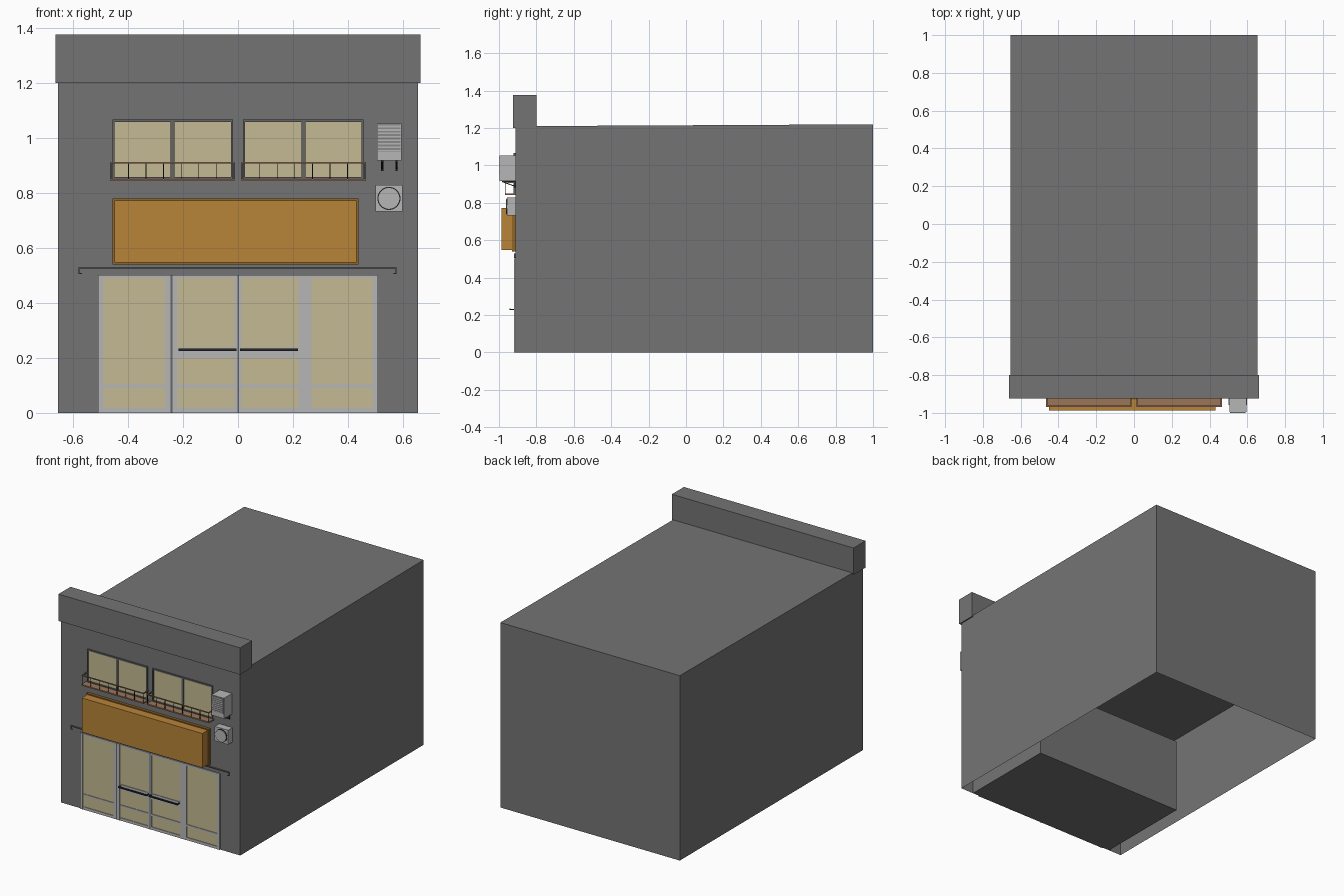
import bpy, bmesh, math
from mathutils import Matrix, Vector

if "Cube" in bpy.data.objects:
    bpy.data.objects.remove(bpy.data.objects["Cube"])


def mat(name, r, g, b):
    m = bpy.data.materials.new(name)
    m.diffuse_color = (r, g, b, 1)
    m.use_nodes = True
    m.node_tree.nodes["Principled BSDF"].inputs["Base Color"].default_value = m.diffuse_color
    return m


WALL = mat("wall_grey", .175, .175, .175)
GLASS = mat("glass_beige", .55, .49, .29)
LIGHT = mat("light_grey", .47, .47, .47)
SIGN = mat("sign_orange", .48, .23, .04)
SIGN_EDGE = mat("sign_edge_brown", .28, .13, .02)
WOOD = mat("balcony_brown", .33, .18, .10)
FRAME = mat("window_frame_grey", .13, .13, .13)
DARK = mat("dark_metal", .02, .02, .02)
MID = mat("grille_grey", .25, .25, .25)
Y = -.912  # front wall plane


def finish(bm, name, material):
    me = bpy.data.meshes.new(name)
    bm.to_mesh(me)
    bm.free()
    ob = bpy.data.objects.new(name, me)
    me.materials.append(material)
    bpy.context.collection.objects.link(ob)
    return ob


def add_box(bm, x0, x1, y0, y1, z0, z1):
    m = Matrix.Translation(((x0 + x1) / 2, (y0 + y1) / 2, (z0 + z1) / 2))
    m = m @ Matrix.Diagonal((x1 - x0, y1 - y0, z1 - z0, 1))
    return bmesh.ops.create_cube(bm, size=1, matrix=m)["verts"]


def boxes(name, material, *dims):
    bm = bmesh.new()
    for d in dims:
        add_box(bm, *d)
    return finish(bm, name, material)


def cylinder(name, material, x, z, r, y0, y1):
    bm = bmesh.new()
    m = Matrix.Translation((x, (y0 + y1) / 2, z)) @ Matrix.Rotation(math.pi / 2, 4, 'X')
    bmesh.ops.create_cone(bm, cap_ends=True, segments=32, radius1=r, radius2=r,
                          depth=y1 - y0, matrix=m)
    return finish(bm, name, material)


# Hollow building shell, open underneath, roof rising slightly to the back
bm = bmesh.new()
for v in add_box(bm, -.655, .655, Y, 1, 0, 1.21):
    if v.co.z > 1 and v.co.y > 0:
        v.co.z = 1.22
bm.faces.ensure_lookup_table()
bmesh.ops.delete(bm, geom=[f for f in bm.faces if f.calc_center_median().z < .01],
                 context='FACES')
finish(bm, "building_shell", WALL)

# Parapet, shop room and upper floor seen from below
boxes("parapet", WALL, (-.663, .663, -.925, -.80, 1.2, 1.377))
boxes("shop_room", WALL, (-.56, .56, Y + .001, -.25, 0, .5))
boxes("upper_floor", WALL, (-.654, .654, Y + .001, .999, .6, .61))

# Shop front: glass plate with light frame bars
boxes("shop_glass", GLASS, (-.505, .505, Y - .002, Y + .002, .002, .498))
F0, F1 = Y - .007, Y
bars = [(a, b, F0, F1, 0, .502) for a, b in
        ((-.51, -.49), (-.265, -.22), (-.012, .012), (.22, .267), (.49, .51))]
bars += [(-.51, .51, F0 + .001, F1, a, b) for a, b in ((0, .018), (.09, .103), (.49, .502))]
bars += [(-.24, .24, F0 + .001, F1, .2, .238)]
boxes("shop_frame", LIGHT, *bars)
boxes("door_gaps", FRAME, *[(x - .003, x + .003, F0 - .001, F1, 0, .5) for x in (-.242, .001)])

# Door push bars with their stand-offs
handles = []
for a, b in ((-.216, -.006), (.008, .218)):
    handles.append((a, b, -.945, -.937, .226, .234))
    handles += [(x, x + .006, -.94, Y, .227, .233) for x in (a, b - .006)]
boxes("door_handles", DARK, *handles)

# Thin rail above the shop front with hooked ends
boxes("shutter_rail", FRAME,
      (-.58, .577, Y - .007, Y, .524, .53),
      (-.58, -.576, Y - .007, Y, .505, .53), (-.58, -.568, Y - .007, Y, .505, .509),
      (.573, .577, Y - .007, Y, .505, .53), (.565, .577, Y - .007, Y, .505, .509))

# Blank sign box on a slightly larger backing
boxes("sign_backing", SIGN_EDGE, (-.456, .438, -.93, Y, .54, .78))
boxes("sign_panel", SIGN, (-.449, .431, -.987, -.93, .547, .773))

# Windows and balconies, one per side
for side, label in ((-1, "left"), (1, "right")):
    def span(a, b):
        return (a, b) if side > 0 else (-b, -a)
    W0 = Y - .009
    boxes(label + "_window_glass", GLASS, (*span(.022, .453), Y - .003, Y + .002, .85, 1.063))
    boxes(label + "_window_frame", FRAME,
          (*span(.018, .026), W0, Y, .85, 1.067), (*span(.449, .457), W0, Y, .85, 1.067),
          (*span(.231, .246), W0, Y, .85, 1.067),
          (*span(.018, .457), W0, Y, .85, .858), (*span(.018, .457), W0, Y, 1.058, 1.067))
    # slab and hand rail on three sides
    boxes(label + "_balcony", WOOD,
          (*span(.012, .465), -.968, Y, .843, .851),
          (*span(.012, .465), -.968, -.962, .907, .913),
          (*span(.012, .018), -.968, Y, .907, .913), (*span(.459, .465), -.968, Y, .907, .913))
    posts = [.015 + i * .447 / 7 for i in range(8)]
    boxes(label + "_balcony_posts", DARK,
          *[(*span(x - .0015, x + .0015), -.967, -.964, .85, .908) for x in posts])

# Upper air conditioner: case, grille slats, brackets
boxes("upper_air_unit", LIGHT, (.505, .595, -.996, Y, .918, 1.053))
boxes("upper_air_grille", MID, (.509, .591, -.998, -.99, .948, 1.05))
boxes("upper_air_slats", LIGHT,
      *[(.509, .591, -1, -.99, .951 + i * .0125, .957 + i * .0125) for i in range(8)])
bm = bmesh.new()
for x in (.525, .577):
    add_box(bm, x - .004, x + .004, -.985, Y, .912, .918)
    add_box(bm, x - .004, x + .004, Y - .006, Y, .88, .918)
    strut = add_box(bm, x - .003, x + .003, -.985, Y, .912, .917)
    for v in strut:
        if v.co.y > -.95:
            v.co.z -= .027
finish(bm, "upper_air_brackets", DARK)

# Lower fan unit: case, round outlet and hub, small pipe box
boxes("lower_fan_unit", LIGHT, (.5, .598, -.957, Y, .733, .828))
cylinder("fan_ring", DARK, .549, .78, .042, -.96, -.95)
cylinder("fan_cover", LIGHT, .549, .78, .038, -.963, -.95)
